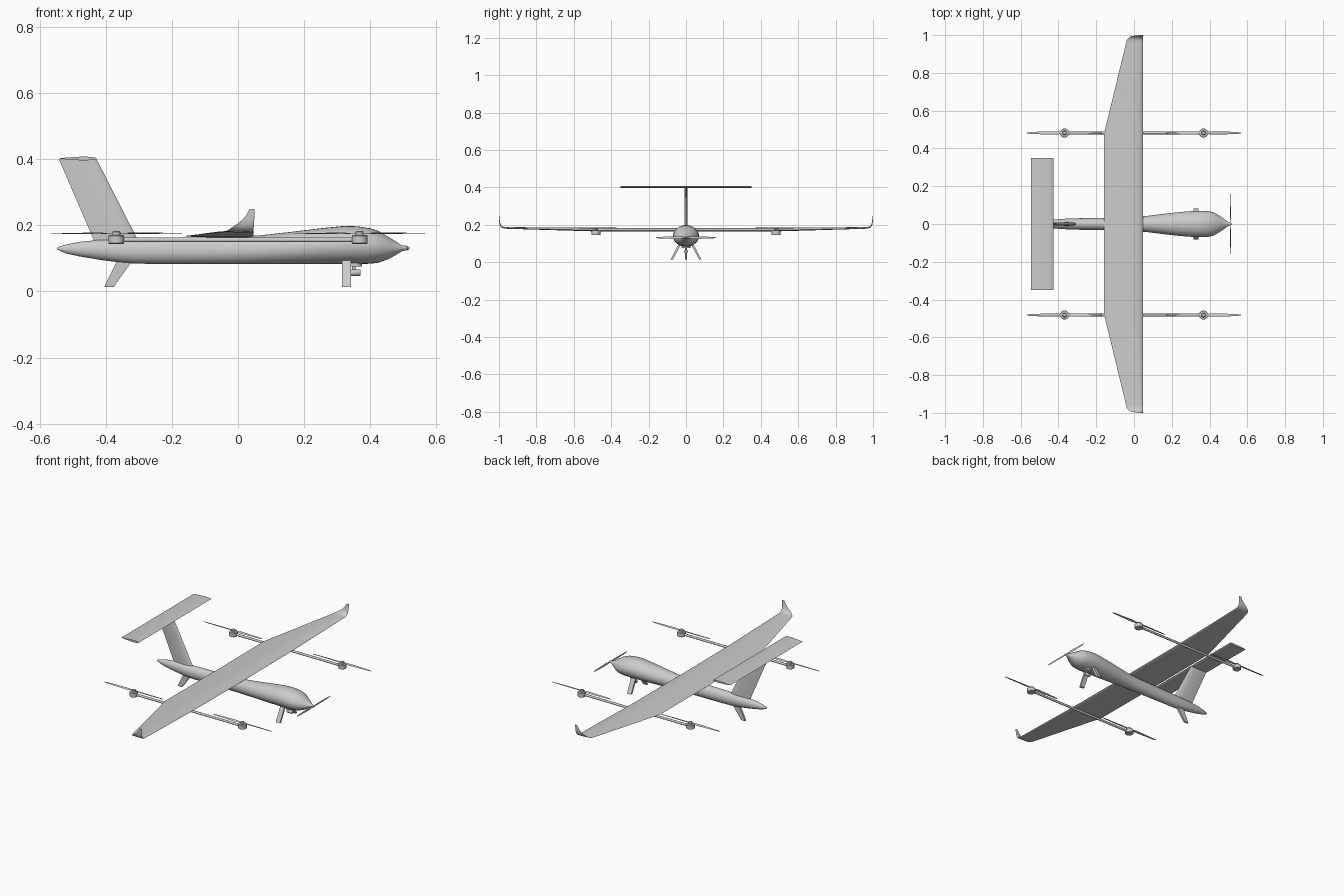
import bpy, bmesh
from math import sin, cos, pi, radians
from mathutils import Vector, Matrix

if "Cube" in bpy.data.objects:
    bpy.data.objects.remove(bpy.data.objects["Cube"])


def finish(bm, name, mirror=False, angle=35):
    bmesh.ops.recalc_face_normals(bm, faces=bm.faces[:])
    me = bpy.data.meshes.new(name)
    bm.to_mesh(me)
    bm.free()
    ob = bpy.data.objects.new(name, me)
    bpy.context.collection.objects.link(ob)
    bpy.ops.object.select_all(action='DESELECT')
    ob.select_set(True)
    bpy.context.view_layer.objects.active = ob
    bpy.ops.object.shade_smooth_by_angle(angle=radians(angle))
    if mirror:
        m = ob.modifiers.new("mirror", 'MIRROR')
        m.use_axis = (False, True, False)
        m.use_clip = True
    return ob


def loft(bm, rings, cap_start=True, cap_end=True):
    vs = [[bm.verts.new(p) for p in r] for r in rings]
    n = len(vs[0])
    for a, b in zip(vs, vs[1:]):
        for i in range(n):
            j = (i + 1) % n
            bm.faces.new((a[i], a[j], b[j], b[i]))
    if cap_start:
        bm.faces.new(vs[0])
    if cap_end:
        bm.faces.new(vs[-1])


def ellipse_x(x, z, ry, rz, y=0, n=32):
    return [(x, y + ry * cos(2 * pi * i / n), z + rz * sin(2 * pi * i / n)) for i in range(n)]


def disc_z(x, y, z, r, n=24):
    return [(x + r * cos(2 * pi * i / n), y + r * sin(2 * pi * i / n), z) for i in range(n)]


# Fuselage: x, bottom z, top z, half width
bm = bmesh.new()
body = [(-.545, .126, .134, .003), (-.52, .115, .142, .011), (-.48, .106, .150, .018),
        (-.42, .096, .156, .024), (-.36, .088, .159, .028), (-.31, .084, .160, .030),
        (-.16, .083, .162, .033), (0, .083, .165, .037), (.07, .083, .170, .043),
        (.16, .083, .180, .054), (.25, .083, .191, .064), (.32, .083, .198, .069),
        (.36, .083, .197, .070), (.40, .084, .191, .067), (.425, .087, .183, .060),
        (.46, .100, .162, .039), (.498, .123, .138, .011), (.515, .127, .134, .004)]
loft(bm, [ellipse_x(x, (a + b) / 2, w, (b - a) / 2) for x, a, b, w in body])
finish(bm, "fuselage")

# Wing section: chord fraction from trailing edge, thickness fraction
foil = [(0, 0), (.2, .025), (.45, .06), (.7, .08), (.87, .072), (.96, .045), (1, .012),
        (.97, -.008), (.85, -.018), (.6, -.018), (.3, -.01)]
# Stations: y, z, trailing x, leading x, tilt
stations = [(0, .166, -.158, .047, 0), (.48, .168, -.158, .047, 0),
            (.955, .180, -.043, .047, 0), (.975, .182, -.037, .047, 15),
            (.988, .188, -.026, .047, 45), (.995, .199, -.010, .048, 75),
            (.998, .215, .012, .049, 85), (.999, .232, .026, .050, 87),
            (1.0, .250, .035, .050, 88)]
bm = bmesh.new()
rings = []
for y, z, x0, x1, tilt in stations:
    c, t = x1 - x0, radians(tilt)
    rings.append([(x0 + f * c, y - sin(t) * h * c, z + cos(t) * h * c) for f, h in foil])
loft(bm, rings, cap_start=False)
finish(bm, "wing", mirror=True)

# Symmetric section for the tail surfaces
half = [(0, .0), (.3, .6), (.65, 1), (.88, .8), (.97, .4)]
sym = half + [(1, 0)] + [(f, -h) for f, h in reversed(half[1:])]
bm = bmesh.new()
loft(bm, [[(x0 + f * (x1 - x0), h * t, z) for f, h in sym]
          for z, x0, x1, t in [(.13, -.425, -.29, .010), (.401, -.542, -.428, .007)]])
finish(bm, "tail_fin")
bm = bmesh.new()
loft(bm, [[(-.545 + f * .118, y, .402 + h * .006) for f, h in sym] for y in (-.35, .35)])
finish(bm, "tailplane")


def prop(name, length, width, matrix, mirror=False):
    # Two-blade propeller along local x, slight twist
    bm = bmesh.new()
    rings = []
    for s in (-1, -.9, -.6, -.25, -.07, .07, .25, .6, .9, 1):
        a = abs(s)
        w = width * (.25 if a == 1 else .6 if a == .9 else .8 if a == .6 else 1 if a == .25 else .6)
        tw = radians(12) * (1 - a * .5) * (1 if s > 0 else -1) * (0 if a < .1 else 1)
        th = .0012
        rings.append([(s * length, u * w * cos(tw) - v * th * sin(tw), u * w * sin(tw) + v * th * cos(tw))
                      for u, v in ((-1, 0), (-.3, 1), (.4, 1), (1, 0), (.4, -1), (-.3, -1))])
    loft(bm, rings)
    bm.transform(matrix)
    finish(bm, name, mirror)


# Lift booms, motors and rotors
bm = bmesh.new()
loft(bm, [ellipse_x(x, .156, .007, .007, .482, 16) for x in (-.37, .37)])
finish(bm, "lift_boom", mirror=True)
for x, end in ((.368, "front"), (-.368, "rear")):
    bm = bmesh.new()
    profile = [(.144, .022), (.146, .024), (.168, .024), (.170, .022), (.171, .012), (.180, .012), (.183, .009)]
    loft(bm, [disc_z(x, .482, z, r) for z, r in profile])
    finish(bm, end + "_lift_motor", mirror=True)
    prop(end + "_lift_rotor", .198, .009, Matrix.Translation((x, .482, .176)), mirror=True)

# Nose propeller and hub
turn = Matrix.Translation((.511, 0, .131)) @ Matrix.Rotation(pi / 2, 4, 'Z') @ Matrix.Rotation(pi / 2, 4, 'X')
prop("nose_propeller", .16, .007, turn)
bm = bmesh.new()
loft(bm, [ellipse_x(x, .131, r, r, 0, 16) for x, r in ((.49, .009), (.512, .007), (.518, .003))])
finish(bm, "spinner")

# Landing legs: top and bottom rectangles
def leg(name, top, bottom, mirror=False):
    bm = bmesh.new()
    loft(bm, [[(x0, y - t, z), (x1, y - t, z), (x1, y + t, z), (x0, y + t, z)]
              for x0, x1, y, t, z in (top, bottom)])
    finish(bm, name, mirror)


leg("front_leg", (.314, .342, .028, .007, .105), (.314, .342, .077, .006, .013), True)
leg("rear_leg", (-.362, -.315, 0, .007, .10), (-.405, -.376, 0, .005, .013))

# Belly camera: mount plate, stem and lens barrel
bm = bmesh.new()
loft(bm, [disc_z(.352, 0, z, .023) for z in (.076, .090)])
finish(bm, "camera_mount")
bm = bmesh.new()
loft(bm, [disc_z(.350, 0, z, .005, 12) for z in (.055, .08)])
finish(bm, "camera_stem")
bm = bmesh.new()
loft(bm, [ellipse_x(x, .057, r, r, 0, 20) for x, r in ((.332, .008), (.336, .010), (.368, .010), (.371, .008))])
finish(bm, "camera_barrel")
